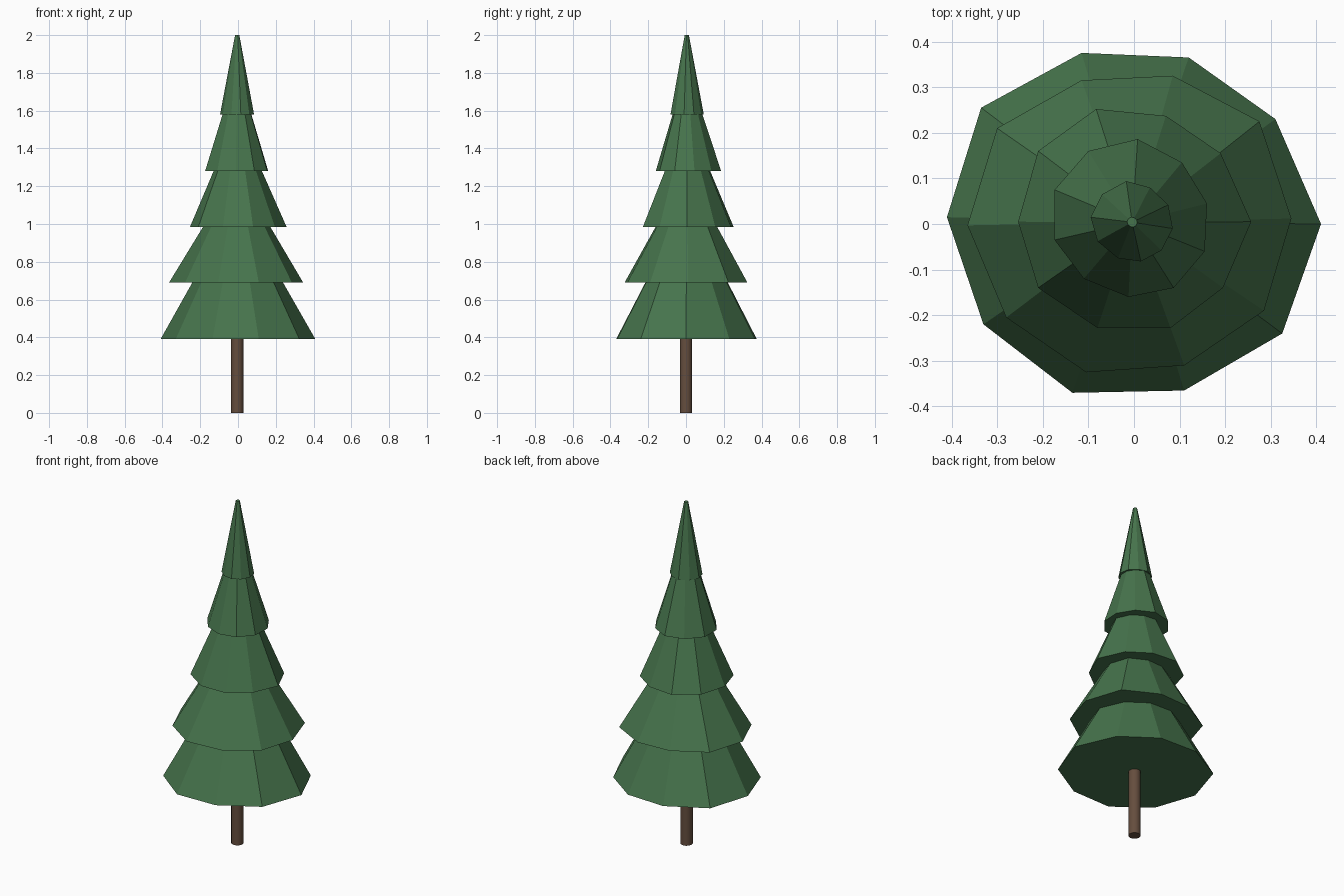
import bpy, bmesh, math
from mathutils import Vector

if "Cube" in bpy.data.objects:
    bpy.data.objects.remove(bpy.data.objects["Cube"])


def material(name, rgb):
    m = bpy.data.materials.new(name)
    m.diffuse_color = (*rgb, 1)
    m.use_nodes = True
    m.node_tree.nodes["Principled BSDF"].inputs["Base Color"].default_value = m.diffuse_color
    return m


green = material("needle green", (0.062, 0.175, 0.073))
brown = material("bark brown", (0.13, 0.075, 0.048))
AXIS = Vector((-0.004, 0.004))


def add_object(name, bm, mat):
    bmesh.ops.recalc_face_normals(bm, faces=bm.faces)
    mesh = bpy.data.meshes.new(name)
    bm.to_mesh(mesh)
    bm.free()
    mesh.materials.append(mat)
    ob = bpy.data.objects.new(name, mesh)
    bpy.context.collection.objects.link(ob)
    return ob


def tier(name, z0, z1, shrink, rim):
    """Ten-sided capped skirt with a hand-cut rim, narrowing towards the trunk axis."""
    bm = bmesh.new()
    low = [bm.verts.new((x, y, z0)) for x, y in rim]
    high = []
    for x, y in rim:
        p = AXIS + (Vector((x, y)) - AXIS) * shrink
        high.append(bm.verts.new((p.x, p.y, z1)))
    n = len(rim)
    for i in range(n):
        j = (i + 1) % n
        bm.faces.new((low[i], low[j], high[j], high[i]))
    bm.faces.new(low[::-1])
    bm.faces.new(high)
    return add_object(name, bm, green)


# Foliage tiers, bottom to top
tier("bottom_tier", 0.39, 0.81, 0.42, [
    (.41, 0), (.31, .23), (.12, .365), (-.115, .375), (-.335, .255),
    (-.41, .015), (-.33, -.22), (-.135, -.37), (.11, -.365), (.325, -.24)])
tier("lower_tier", 0.69, 1.11, 0.29, [
    (.345, .012), (.275, .225), (.085, .325), (-.115, .315), (-.3, .21),
    (-.365, -.003), (-.28, -.205), (-.105, -.325), (.11, -.31), (.285, -.19)])
tier("middle_tier", 0.985, 1.405, 0.29, [
    (.257, .005), (.19, .155), (.07, .237), (-.083, .252), (-.21, .16),
    (-.254, .005), (-.21, -.14), (-.08, -.228), (.08, -.228), (.195, -.14)])
tier("upper_tier", 1.28, 1.70, 0.24, [
    (.16, .045), (.105, .135), (.008, .186), (-.1, .16), (-.174, .075),
    (-.174, -.035), (-.11, -.12), (-.012, -.16), (.087, -.14), (.155, -.06)])
tier("top_tier", 1.58, 2.0, 0.125, [
    (.075, .042), (.035, .08), (-.017, .094), (-.07, .065), (-.095, .015),
    (-.08, -.038), (-.035, -.075), (.015, -.082), (.06, -.058), (.085, -.01)])

# Trunk
bpy.ops.mesh.primitive_cylinder_add(vertices=12, radius=0.033, depth=0.5,
                                    location=(AXIS.x, 0, 0.25))
trunk = bpy.context.object
trunk.name = "trunk"
trunk.data.materials.append(brown)
bpy.ops.object.shade_smooth_by_angle(angle=math.radians(40))
